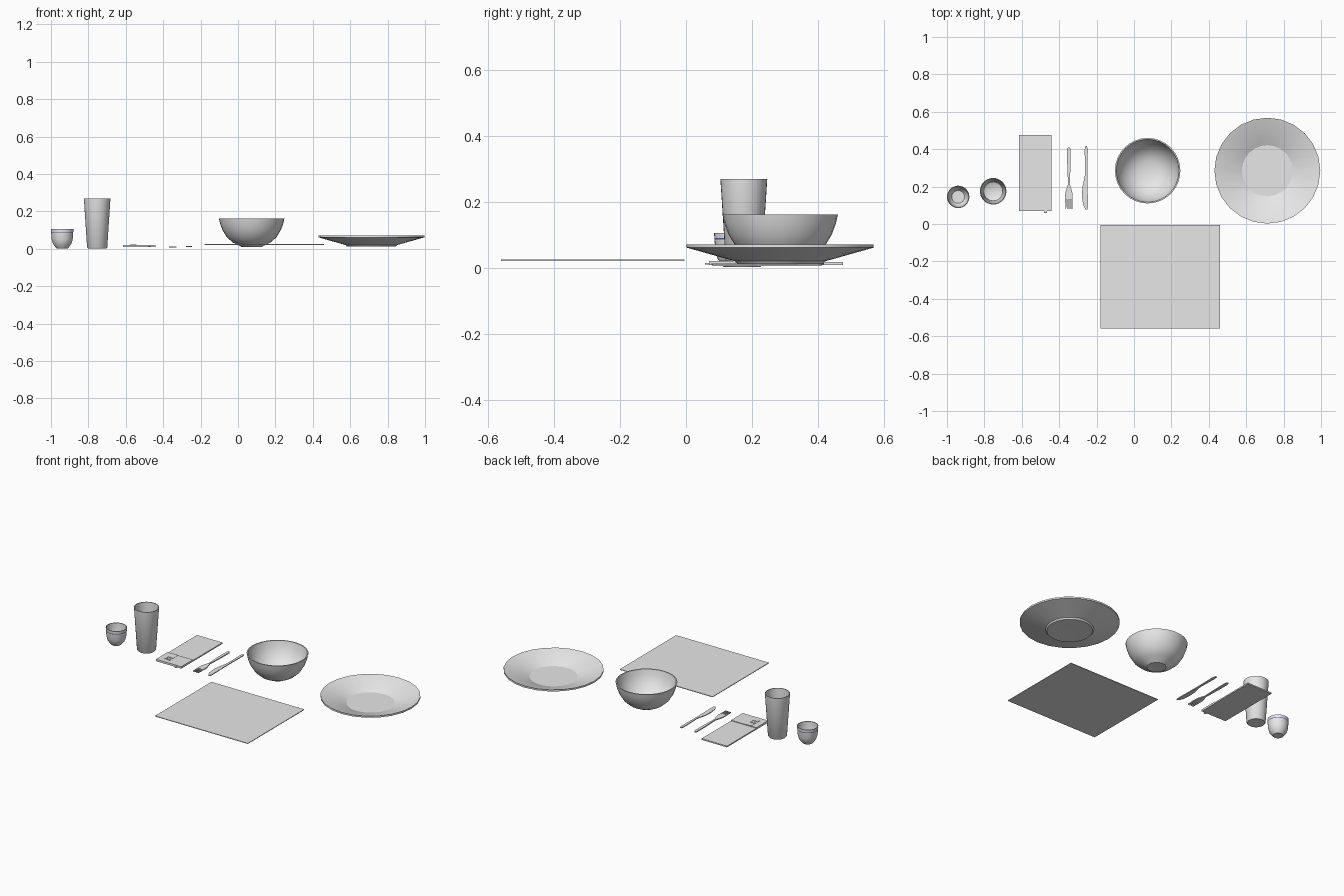
import bpy, bmesh, math

if "Cube" in bpy.data.objects:
    bpy.data.objects.remove(bpy.data.objects["Cube"], do_unlink=True)


def material(name, rgb):
    m = bpy.data.materials.new(name)
    m.use_nodes = True
    m.diffuse_color = (*rgb, 1)
    m.node_tree.nodes["Principled BSDF"].inputs["Base Color"].default_value = (*rgb, 1)
    return m


GREY = material("pale grey", (0.8, 0.8, 0.8))
BLUE = material("glaze blue", (0.05, 0.12, 0.5))


def finish(name, bm, loc=(0, 0, 0), angle=None, mats=(GREY,)):
    bmesh.ops.recalc_face_normals(bm, faces=bm.faces)
    me = bpy.data.meshes.new(name)
    bm.to_mesh(me)
    bm.free()
    for m in mats:
        me.materials.append(m)
    ob = bpy.data.objects.new(name, me)
    bpy.context.collection.objects.link(ob)
    ob.location = loc
    if angle:
        bpy.ops.object.select_all(action="DESELECT")
        ob.select_set(True)
        bpy.context.view_layer.objects.active = ob
        bpy.ops.object.shade_smooth_by_angle(angle=math.radians(angle))
    return ob


def lathe(name, x, y, profile, sides, angle=40, blue_band=None):
    """Spin (radius, z) points; the end points lie on the axis."""
    bm = bmesh.new()
    vs = [bm.verts.new((r, 0, z)) for r, z in profile]
    es = [bm.edges.new(p) for p in zip(vs, vs[1:])]
    bmesh.ops.spin(bm, geom=vs + es, axis=(0, 0, 1), cent=(0, 0, 0),
                   angle=math.tau, steps=sides)
    bmesh.ops.remove_doubles(bm, verts=bm.verts, dist=1e-5)
    bm.normal_update()
    if blue_band:
        lo, hi, radius = blue_band
        for f in bm.faces:
            c = f.calc_center_median()
            if lo < c.z < hi and c.xy.length > radius:
                f.material_index = 1
    return finish(name, bm, (x, y, 0), angle, (GREY, BLUE))


def slab(name, outline, z, thick, x=0, y=0):
    """Extrude a closed (x, y) outline upward."""
    bm = bmesh.new()
    f = bm.faces.new([bm.verts.new((px, py, z)) for px, py in outline])
    top = bmesh.ops.extrude_face_region(bm, geom=[f])["geom"]
    bmesh.ops.translate(bm, vec=(0, 0, thick),
                        verts=[v for v in top if isinstance(v, bmesh.types.BMVert)])
    return finish(name, bm, (x, y, 0))


def box(name, x0, x1, y0, y1, z0, z1):
    return slab(name, [(x0, y0), (x1, y0), (x1, y1), (x0, y1)], z0, z1 - z0)


# Plate: flat well with a straight sloping rim and a low foot
lathe("plate", 0.713, 0.285,
      [(0, 0.015), (0.13, 0.011), (0.137, 0.02), (0.283, 0.061), (0.283, 0.071),
       (0.14, 0.026), (0.137, 0.024), (0, 0.024)], 24, 30)

# Bowl
lathe("bowl", 0.073, 0.285,
      [(0, 0.015), (0.055, 0.01), (0.06, 0.014), (0.1, 0.033), (0.133, 0.062),
       (0.156, 0.1), (0.169, 0.135), (0.175, 0.162), (0.168, 0.162), (0.161, 0.132),
       (0.148, 0.1), (0.126, 0.067), (0.095, 0.04), (0.055, 0.022), (0, 0.02)], 32)

# Tall tumbler
lathe("tumbler", -0.753, 0.175,
      [(0, 0.004), (0.049, 0.002), (0.054, 0.008), (0.071, 0.269), (0.067, 0.269),
       (0.051, 0.02), (0.04, 0.012), (0, 0.01)], 32)

# Small cup with a fine painted line
lathe("small_cup", -0.94, 0.145,
      [(0, 0.004), (0.03, 0.002), (0.034, 0.006), (0.049, 0.026), (0.056, 0.05),
       (0.059, 0.086), (0.0592, 0.09), (0.06, 0.106), (0.056, 0.106), (0.053, 0.05),
       (0.046, 0.03), (0.034, 0.013), (0, 0.012)], 32, 40, (0.086, 0.09, 0.057))

# Placemat
box("placemat", -0.18, 0.46, -0.56, -0.005, 0.021, 0.025)

# Cutlery outlines, tips toward -y
half_fork = [(0.004, -0.03), (0.006, 0.0), (0.009, 0.08), (0.009, 0.155), (0.004, 0.165)]
tines = []
for i in range(4):
    cx = -0.0165 + 0.011 * i
    tines += [(cx - 0.0035, -0.115), (cx - 0.002, -0.165),
              (cx + 0.002, -0.165), (cx + 0.0035, -0.115)]
fork = ([(-0.02, -0.085)] + tines + [(0.02, -0.085), (0.014, -0.06)]
        + half_fork + [(-x, y) for x, y in reversed(half_fork)] + [(-0.014, -0.06)])
knife = [(0.012, -0.17), (0.016, -0.155), (0.013, 0.0), (0.015, 0.15), (0.01, 0.17),
         (0.002, 0.17), (-0.002, 0.15), (0.001, 0.02), (-0.005, -0.01),
         (-0.014, -0.05), (-0.016, -0.1), (-0.01, -0.145), (0.002, -0.168)]

slab("fork", fork, 0.006, 0.006, -0.348, 0.245)
slab("knife", knife, 0.01, 0.005, -0.262, 0.247)

# Folded napkin with a short pocket over its front end
box("napkin", -0.615, -0.44, 0.07, 0.475, 0.009, 0.017)
box("napkin_pocket", -0.615, -0.44, 0.07, 0.185, 0.017, 0.021)


# Cutlery ends tucked into the pocket
def tucked(name, outline, x, y, z):
    return slab(name, [(px, max(-0.17, min(py, -0.06))) for px, py in outline],
                z, 0.003, x, y)


box("tucked_fork_base", -0.578, -0.542, 0.15, 0.185, 0.019, 0.0225)
for i in range(4):
    cx = -0.576 + 0.0107 * i
    box("tucked_fork_tine", cx - 0.0025, cx + 0.0025, 0.1, 0.15, 0.019, 0.0225)
box("tucked_knife_tip", -0.48, -0.465, 0.058, 0.09, 0.01, 0.014)
